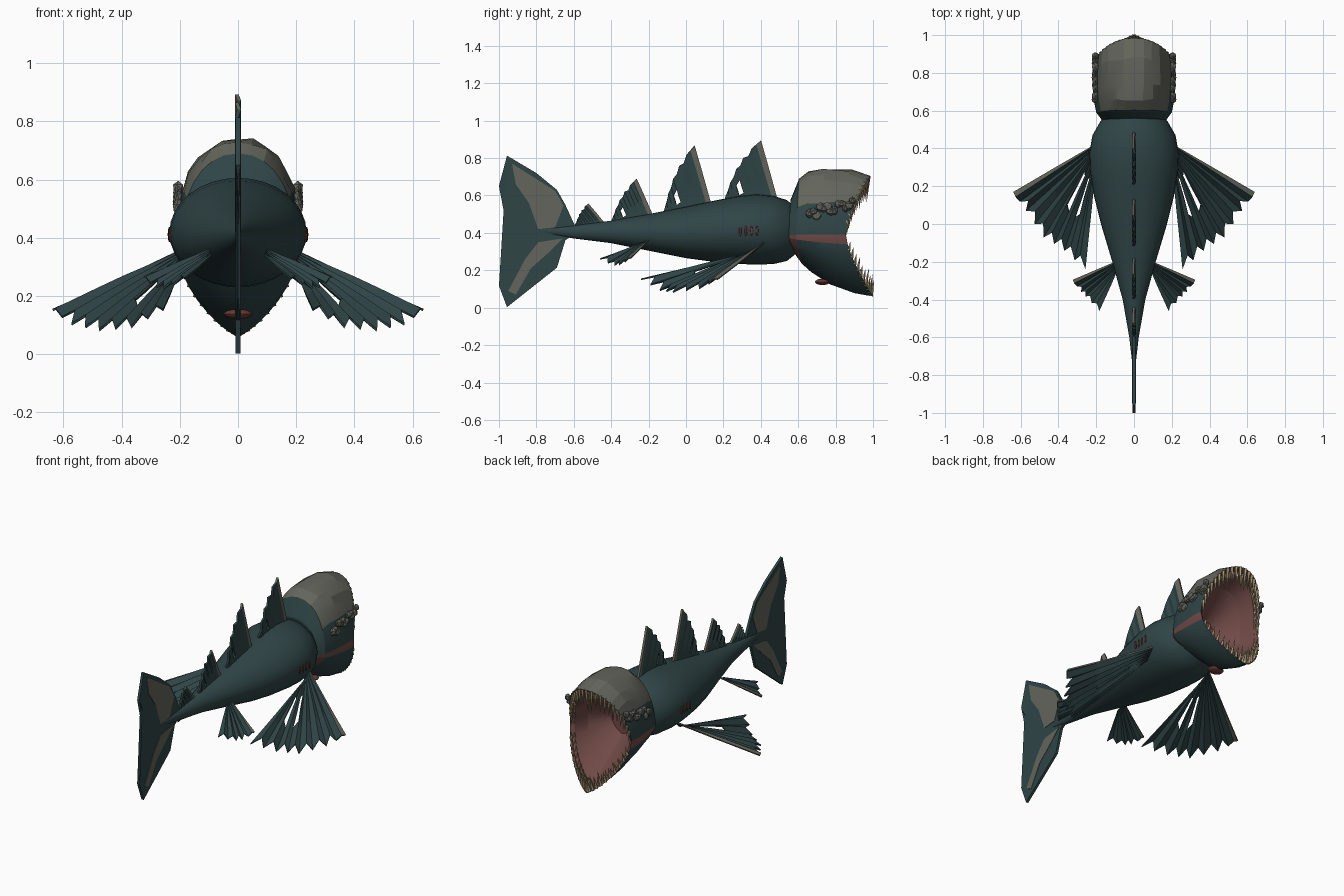
import bpy, bmesh, math, random
from mathutils import Vector, Matrix

random.seed(4)
if "Cube" in bpy.data.objects:
    bpy.data.objects.remove(bpy.data.objects["Cube"])


def material(name, rgb):
    m = bpy.data.materials.new(name)
    m.use_nodes = True
    m.diffuse_color = (*rgb, 1)
    m.node_tree.nodes["Principled BSDF"].inputs["Base Color"].default_value = (*rgb, 1)
    return m


TEAL = material("deep teal skin", (.029, .059, .062))
GREY = material("stone grey", (.125, .13, .108))
FLESH = material("mouth flesh", (.16, .068, .062))
RED = material("gill red", (.14, .042, .033))
BONE = material("tooth bone", (.42, .33, .19))


def finish(name, bm, mats, smooth=None, mirror=False, thick=0):
    bmesh.ops.recalc_face_normals(bm, faces=bm.faces)
    me = bpy.data.meshes.new(name)
    bm.to_mesh(me)
    bm.free()
    for m in mats:
        me.materials.append(m)
    ob = bpy.data.objects.new(name, me)
    bpy.context.collection.objects.link(ob)
    if thick:
        mod = ob.modifiers.new("thickness", "SOLIDIFY")
        mod.thickness, mod.offset = thick, 0
    if mirror:
        ob.modifiers.new("mirror", "MIRROR")
    if smooth:
        bpy.ops.object.select_all(action="DESELECT")
        ob.select_set(True)
        bpy.context.view_layer.objects.active = ob
        bpy.ops.object.shade_smooth_by_angle(angle=math.radians(smooth))
    return ob


def loft(bm, rings, rule=None):
    rows = [[bm.verts.new(p) for p in ring] for ring in rings]
    n = len(rows[0])
    for k in range(len(rows) - 1):
        for i in range(n):
            j = (i + 1) % n
            f = bm.faces.new((rows[k][i], rows[k][j], rows[k + 1][j], rows[k + 1][i]))
            if rule:
                f.material_index = rule(k, f.calc_center_median())
    for row, k in ((rows[0], 0), (rows[-1], len(rows))):
        f = bm.faces.new(row)
        if rule:
            f.material_index = rule(k, f.calc_center_median())


# body: y, top, bottom, half width
BODY = [(-.75, .425, .395, .008), (-.6, .44, .37, .025), (-.4, .465, .345, .06),
        (-.2, .5, .305, .115), (0, .54, .265, .175), (.15, .572, .245, .212),
        (.28, .597, .234, .232), (.38, .606, .23, .236), (.47, .598, .234, .22),
        (.54, .575, .25, .18), (.59, .53, .29, .13)]


def body_at(y):
    for a, b in zip(BODY, BODY[1:]):
        if a[0] <= y <= b[0]:
            t = (y - a[0]) / (b[0] - a[0])
            return [p + (q - p) * t for p, q in zip(a, b)][1:]


def body_point(y, ang):
    top, bot, w = body_at(y)
    return Vector((w * math.sin(ang), y, (top + bot) / 2 + (top - bot) / 2 * math.cos(ang)))


bm = bmesh.new()
loft(bm, [[body_point(s[0], math.tau * i / 32) for i in range(32)] for s in BODY])
finish("body", bm, [TEAL], 40)

# head: side y, top y, bottom y, half width, top z, bottom z
HEAD = [(.55, .56, .58, .17, .58, .29), (.59, .605, .62, .2, .69, .235),
        (.64, .66, .67, .21, .73, .19), (.72, .74, .77, .215, .743, .125),
        (.8, .88, .9, .22, .743, .078), (.855, .985, 1, .215, .705, .06),
        (.84, .95, .96, .195, .68, .09), (.75, .82, .82, .165, .63, .17),
        (.63, .64, .64, .08, .5, .3)]
MID, RIM = .385, 5


def head_point(s, ang):
    ys, yt, yb, w, zt, zb = s
    c = math.cos(ang)
    a = abs(c)
    side = math.copysign(1, math.sin(ang)) if 0 < ang < math.tau and a < .9999 else 0
    if c > 0:
        return Vector((side * w * (1 - a * a) ** .45, ys + (yt - ys) * a ** 1.6, MID + (zt - MID) * c))
    return Vector((side * w * (1 - a ** 1.8) ** .8, ys + (yb - ys) * a ** 1.4, MID - (MID - zb) * a))


half = [0, 12, 24, 36, 48, 60, 72, 82, 89, 98, 108, 118, 128, 138, 148, 158, 169, 180]
angles = [math.radians(d) for d in half + [360 - d for d in half[-2:0:-1]]]


def head_rule(k, c):
    if k >= RIM:
        return 2
    if c.z < MID and (k == 0 or c.z > MID - .033):
        return 2
    return 1 if c.z > .57 and k > 0 else 0


rings = [[head_point(s, a) for a in angles] for s in HEAD]
for ring in rings[2:5]:                      # chipped facets on the crown
    for p in ring:
        if p.z > .56:
            p += Vector([random.uniform(-.008, .008) for _ in range(3)])
bm = bmesh.new()
loft(bm, rings, head_rule)
finish("head", bm, [TEAL, GREY, FLESH], 14)

# teeth: an outer long row and an inner short row on each jaw
bm = bmesh.new()


def tooth(base, direction, length, radius):
    turn = direction.to_track_quat("Z", "Y").to_matrix().to_4x4()
    bmesh.ops.create_cone(bm, segments=5, radius1=radius, radius2=0, depth=length,
                          matrix=Matrix.Translation(base + direction.normalized() * length * .45) @ turn)


for row, size in ((RIM, 1), (RIM + 1, .6)):
    for i in range(11):
        for lower in (0, 1):
            ang = math.radians(4 + 7.2 * i)
            a = math.pi - ang if lower else ang
            base = head_point(HEAD[row], a) * .75 + head_point(HEAD[RIM + 1], a) * .25
            aim = Vector((-.12, .2, 1)) if lower else Vector((-.06, -.08, -1))
            length = size * (.055 + (.05 if lower else .09) * math.cos(ang)) * random.uniform(.75, 1.1)
            tooth(base, aim, length, .009 * size + .002)
finish("teeth", bm, [BONE], mirror=True)

# stony lumps along the cheeks
bm = bmesh.new()
for i in range(13):
    t = i / 12
    spot = Vector((.205, .66 + .23 * t, .5 + .07 * t + random.uniform(-.025, .025)))
    size = [random.uniform(.6, 1) * r for r in (.022, .03, .027)]
    bmesh.ops.create_icosphere(bm, subdivisions=1, radius=1,
                               matrix=Matrix.Translation(spot) @ Matrix.Diagonal((*size, 1)))
finish("cheek_stones", bm, [GREY], mirror=True)

# throat patch and gill slits
bm = bmesh.new()
bmesh.ops.create_uvsphere(bm, u_segments=16, v_segments=8, radius=1, matrix=Matrix.Translation(
    (0, .73, .138)) @ Matrix.Diagonal((.05, .04, .017, 1)))
finish("throat_patch", bm, [RED], 40)
bm = bmesh.new()
for i in range(4):
    y = .29 + .03 * i
    spot = body_point(y, math.radians(92))
    bmesh.ops.create_uvsphere(bm, u_segments=8, v_segments=6, radius=1, matrix=Matrix.Translation(
        spot) @ Matrix.Diagonal((.006, .007, .026, 1)))
finish("gill_slits", bm, [RED], 40, mirror=True)


def along(points, t):
    x = t * (len(points) - 1)
    i = min(int(x), len(points) - 2)
    return Vector(points[i]).lerp(Vector(points[i + 1]), x - i)


# ribbed fin: rays run from the root line to a ragged tip line; strip 0 is the stony edge
def fin(name, root, tips, strips, ripple, notch, holes, thick, mirror=False):
    bm = bmesh.new()
    rows = (0, .25, .45, .65, 1)
    cols = []
    for i in range(strips + 1):
        t = i / strips
        a, b = along(root, t), along(tips, t)
        if i % 2 and i > 1:
            b = b.lerp(a, notch)
        wave = Vector(ripple) * (1 if i % 2 else -1)
        cols.append([bm.verts.new(a.lerp(b, r) + wave * min(r * 2, 1)) for r in rows])
    for i in range(strips):
        for k in range(len(rows) - 1):
            if (i, k) not in holes:
                f = bm.faces.new((cols[i][k], cols[i + 1][k], cols[i + 1][k + 1], cols[i][k + 1]))
                f.material_index = 1 if i == 0 else 0
    return finish(name, bm, [TEAL, GREY], mirror=mirror, thick=thick)


# dorsal fins: front base y, rear base y, tip y, tip z
for n, (yf, yr, yt, zt) in enumerate([(.49, .21, .4, .893), (.135, -.115, .045, .866),
                                      (-.175, -.395, -.265, .688), (-.43, -.59, -.525, .555)]):
    zf, zr = body_at(yf)[0] - .015, body_at(yr)[0] - .015
    tip, rear = Vector((0, yt, zt)), Vector((0, yr, zr + .02))
    edge = [tip.lerp(rear, i / 6) + Vector((0, -.02, .035)) * math.sin(math.pi * i / 6) * (zt - zf) * 3
            for i in range(7)]
    holes = {(6, 1), (6, 2)} if n < 3 else set()
    fin("dorsal_fin_%d" % (n + 1), [(0, yf, zf), (0, yr, zr)], edge, 10, (.004, 0, 0), .07, holes, .013)

# paired fins
fin("pectoral_fins", [(.21, .42, .35), (.2, .35, .29)],
    [(.64, .17, .16), (.575, .07, .11), (.48, -.07, .09), (.37, -.14, .1), (.26, -.24, .16)],
    16, (.003, 0, .008), .09, {(9, 1), (9, 2), (12, 1), (12, 2)}, .008, True)
fin("pelvic_fins", [(.1, -.2, .36), (.09, -.25, .34)],
    [(.325, -.295, .27), (.29, -.35, .235), (.25, -.39, .23), (.185, -.46, .265)],
    10, (.002, 0, .005), .1, set(), .007, True)


# tail fin and its stony blotches
def plate(name, outline, x, thick, mat, mirror=False):
    bm = bmesh.new()
    face = bm.faces.new([bm.verts.new((x, y, z)) for y, z in outline])
    bmesh.ops.triangulate(bm, faces=[face])
    finish(name, bm, [mat], mirror=mirror, thick=thick)


plate("tail_fin", [(-.59, .43), (-.645, .55), (-.69, .63), (-.8, .72), (-.957, .813), (-1, .65),
                   (-.95, .54), (-.866, .41), (-.93, .283), (-1, .117), (-.957, .003),
                   (-.69, .214), (-.645, .36), (-.59, .4)], 0, .016, TEAL)
plate("tail_blotch_upper", [(-.93, .77), (-.7, .625), (-.655, .545), (-.7, .43), (-.79, .42),
                            (-.75, .51), (-.84, .56), (-.91, .66)], .009, .003, GREY, True)
plate("tail_blotch_lower", [(-.66, .37), (-.79, .35), (-.86, .26), (-.95, .09), (-.91, .07),
                            (-.83, .21), (-.74, .29)], .009, .003, GREY, True)
